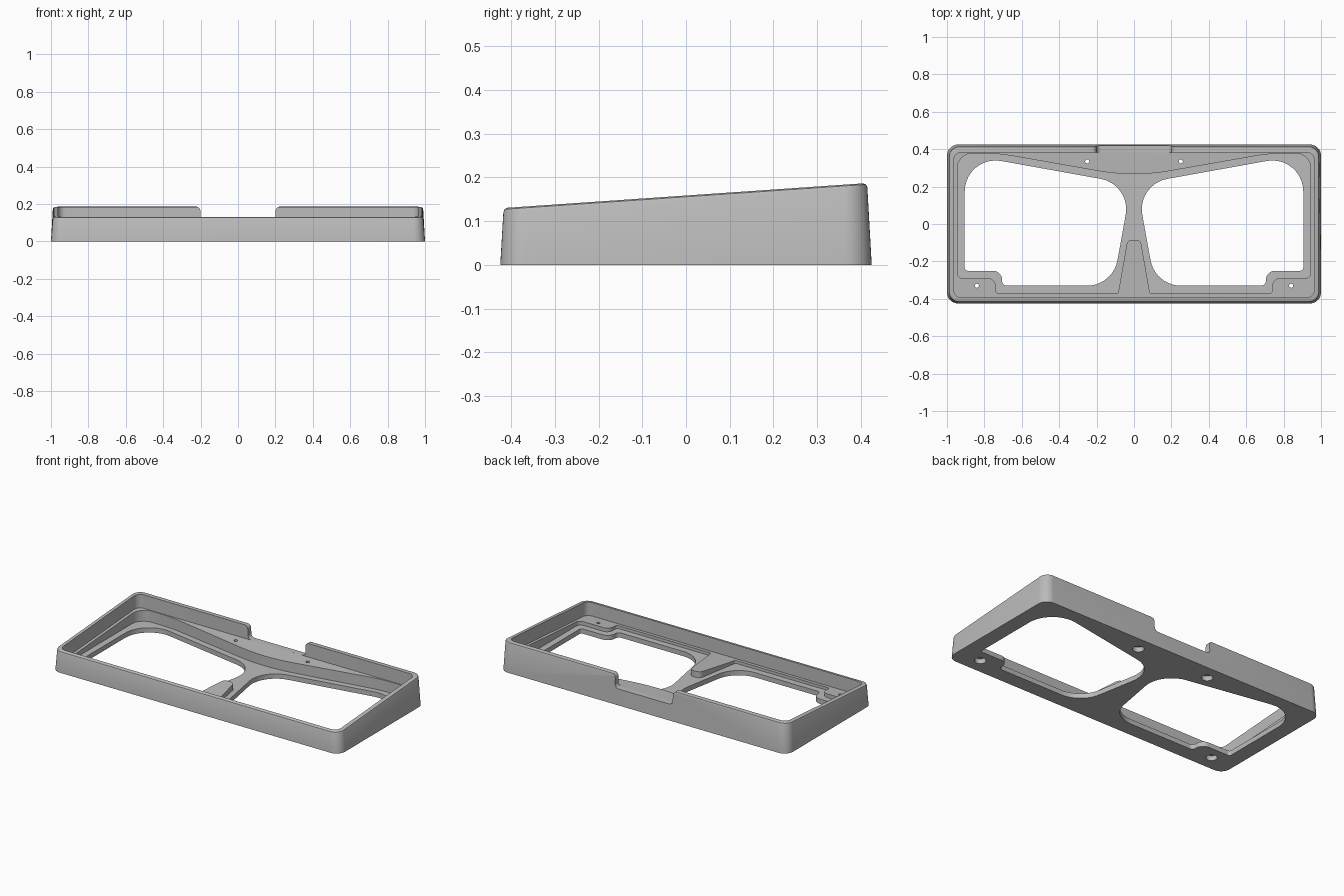
import bpy, bmesh, math
from mathutils import Vector

old = bpy.data.objects.get("Cube")
if old:
    bpy.data.objects.remove(old, do_unlink=True)

grey = bpy.data.materials.new("mid_grey")
grey.use_nodes = True
grey.diffuse_color = (0.5, 0.5, 0.5, 1)
grey.node_tree.nodes["Principled BSDF"].inputs["Base Color"].default_value = (0.5, 0.5, 0.5, 1)


def rim(y):
    """Height of the sloping rim plane."""
    return 0.1587 + 0.0686 * y


def ledge(y):
    return rim(y) - 0.085


def rounded(corners, steps=10):
    """Polygon outline with a fillet radius on each corner (x, y, r)."""
    out = []
    for i, (x, y, r) in enumerate(corners):
        p = Vector((x, y))
        a = (Vector(corners[i - 1][:2]) - p).normalized()
        b = (Vector(corners[(i + 1) % len(corners)][:2]) - p).normalized()
        if r == 0:
            out.append(p)
            continue
        half = a.angle(b) / 2
        centre = p + (a + b).normalized() * (r / math.sin(half))
        d = r / math.tan(half)
        start, end = p + a * d - centre, p + b * d - centre
        sweep = math.pi - 2 * half
        for k in range(steps + 1):
            t = k / steps
            v = (start * math.sin((1 - t) * sweep) + end * math.sin(t * sweep)) / math.sin(sweep)
            out.append(centre + v)
    return out


def rect(x, y0, y1, r):
    return rounded([(-x, y0, r), (x, y0, r), (x, y1, r), (-x, y1, r)])


def loft(name, layers):
    """Closed solid through rings of 3D points."""
    bm = bmesh.new()
    rings = [[bm.verts.new(p) for p in ring] for ring in layers]
    n = len(rings[0])
    for lo, hi in zip(rings, rings[1:]):
        for i in range(n):
            j = (i + 1) % n
            bm.faces.new((lo[i], lo[j], hi[j], hi[i]))
    bm.faces.new(rings[0][::-1])
    bm.faces.new(rings[-1])
    bmesh.ops.recalc_face_normals(bm, faces=bm.faces)
    mesh = bpy.data.meshes.new(name)
    bm.to_mesh(mesh)
    bm.free()
    mesh.materials.append(grey)
    obj = bpy.data.objects.new(name, mesh)
    bpy.context.collection.objects.link(obj)
    return obj


def prism(name, outline, low, high=0.4):
    """Vertical prism; low may be a number or a function of y."""
    base = low if callable(low) else (lambda y: low)
    return loft(name, [[(p.x, p.y, base(p.y)) for p in outline],
                       [(p.x, p.y, high) for p in outline]])


def disc(x, y, r, count=24):
    return [Vector((x + r * math.cos(a), y + r * math.sin(a)))
            for a in (2 * math.pi * k / count for k in range(count))]


# Tapered outer body with a softened sloping rim
def rim_ring(inset, drop):
    ring = rect(0.99 - inset, -0.418 + inset, 0.415 - inset, 0.055 - inset)
    return [(p.x, p.y, rim(p.y) - drop) for p in ring]


foot = rect(1.0, -0.425, 0.425, 0.06)
body = loft("tray_frame", [[(p.x, p.y, 0) for p in foot],
                           rim_ring(0, 0.01), rim_ring(0.003, 0.003), rim_ring(0.01, 0)])

# Upper recess down to the sloping ledge
cutters = [prism("upper_recess", rect(0.963, -0.393, 0.383, 0.04), ledge)]

# Lower recess, leaving the back shelf, corner bosses and middle support
half = [(0, 0.25, 1.1), (-0.73, 0.378, 1.0), (-0.945, 0.378, 0.08), (-0.945, -0.29, 0.03),
        (-0.74, -0.29, 0.04), (-0.74, -0.37, 0.015), (-0.085, -0.37, 0.01), (-0.035, -0.085, 0.03)]
outline = half + [(-x, y, r) for x, y, r in half[:0:-1]]
cutters.append(prism("lower_recess", rounded(outline), 0.03))

# Two large floor openings
opening = [(-0.905, 0.372, 0.165), (-0.905, -0.25, 0.015), (-0.705, -0.25, 0.05),
           (-0.705, -0.33, 0.025), (-0.113, -0.33, 0.165), (-0.015, 0.212, 0.165)]
for side in (1, -1):
    shape = rounded([(side * x, y, r) for x, y, r in opening])
    cutters.append(prism("floor_opening", shape, -0.1))

# Screw holes with wider recesses underneath
for x, y in ((0.84, -0.33), (0.25, 0.335)):
    for side in (1, -1):
        cutters.append(prism("screw_hole", disc(side * x, y, 0.011), -0.1))
        cutters.append(prism("screw_recess", disc(side * x, y, 0.032), -0.1, 0.03))

# Notch in the back wall
top = 0.1875
notch = rounded([(-0.2, 0.1, 0.025), (0.2, 0.1, 0.025), (0.2, top, 0.028), (0.4, top, 0),
                 (0.4, 0.3, 0), (-0.4, 0.3, 0), (-0.4, top, 0), (-0.2, top, 0.028)])
cutters.append(loft("back_notch", [[(p.x, y, p.y) for p in notch] for y in (0.37, 0.5)]))

# Cut everything out of the body
bpy.context.view_layer.objects.active = body
for cutter in cutters:
    cutter.hide_render = True
    mod = body.modifiers.new("cut", "BOOLEAN")
    mod.operation = "DIFFERENCE"
    mod.solver = "EXACT"
    mod.object = cutter
    bpy.ops.object.modifier_apply(modifier=mod.name)
for cutter in cutters:
    bpy.data.objects.remove(cutter, do_unlink=True)

bpy.ops.object.select_all(action="DESELECT")
body.select_set(True)
bpy.ops.object.shade_smooth_by_angle(angle=math.radians(30))
